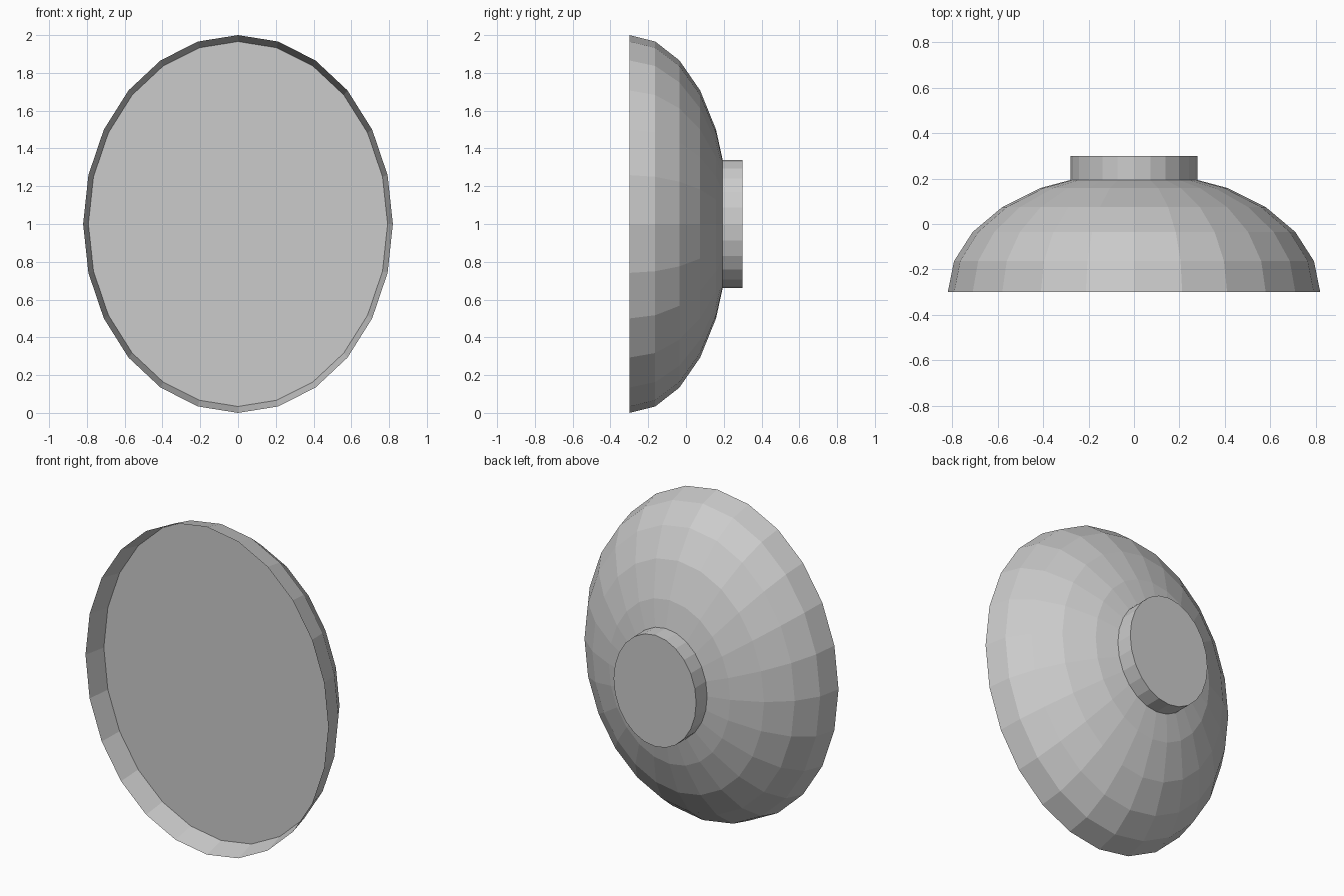
import bpy, bmesh
from math import sin, cos, pi, radians

if "Cube" in bpy.data.objects:
    bpy.data.objects.remove(bpy.data.objects["Cube"])

SIDES, RX, RZ = 24, 0.82, 1.0
FRONT, DEPTH, BACK = -0.30, 0.53, 0.30


def lathe(name, profile, cap_front=False, cap_back=False):
    """Sweep (scale, y) points around the y axis as an ellipse."""
    bm = bmesh.new()
    rings = []
    for s, y in profile:
        rings.append([bm.verts.new((RX * s * cos(2 * pi * i / SIDES), y,
                                    1.0 + RZ * s * sin(2 * pi * i / SIDES)))
                      for i in range(SIDES)])
    for a, b in zip(rings, rings[1:]):
        for i in range(SIDES):
            j = (i + 1) % SIDES
            bm.faces.new((a[i], b[i], b[j], a[j]))
    if cap_front:
        bm.faces.new(rings[0])
    if cap_back:
        bm.faces.new(list(reversed(rings[-1])))
    mesh = bpy.data.meshes.new(name)
    bm.to_mesh(mesh)
    bm.free()
    obj = bpy.data.objects.new(name, mesh)
    bpy.context.collection.objects.link(obj)
    return obj


def dome_point(deg):
    return cos(radians(deg)), FRONT + DEPTH * sin(radians(deg))


# Thin domed shell in 15 degree steps, ending where it meets the neck
NECK, SEAM = 0.34, 0.194
lathe("bowl_shell", [dome_point(d) for d in range(0, 61, 15)] + [(NECK, SEAM)])

# Flat panel recessed behind the rim
lathe("front_panel", [dome_point(15)], cap_front=True)

# Short round stub on the back
lathe("back_neck", [(NECK, SEAM), (NECK, BACK)], cap_back=True)
